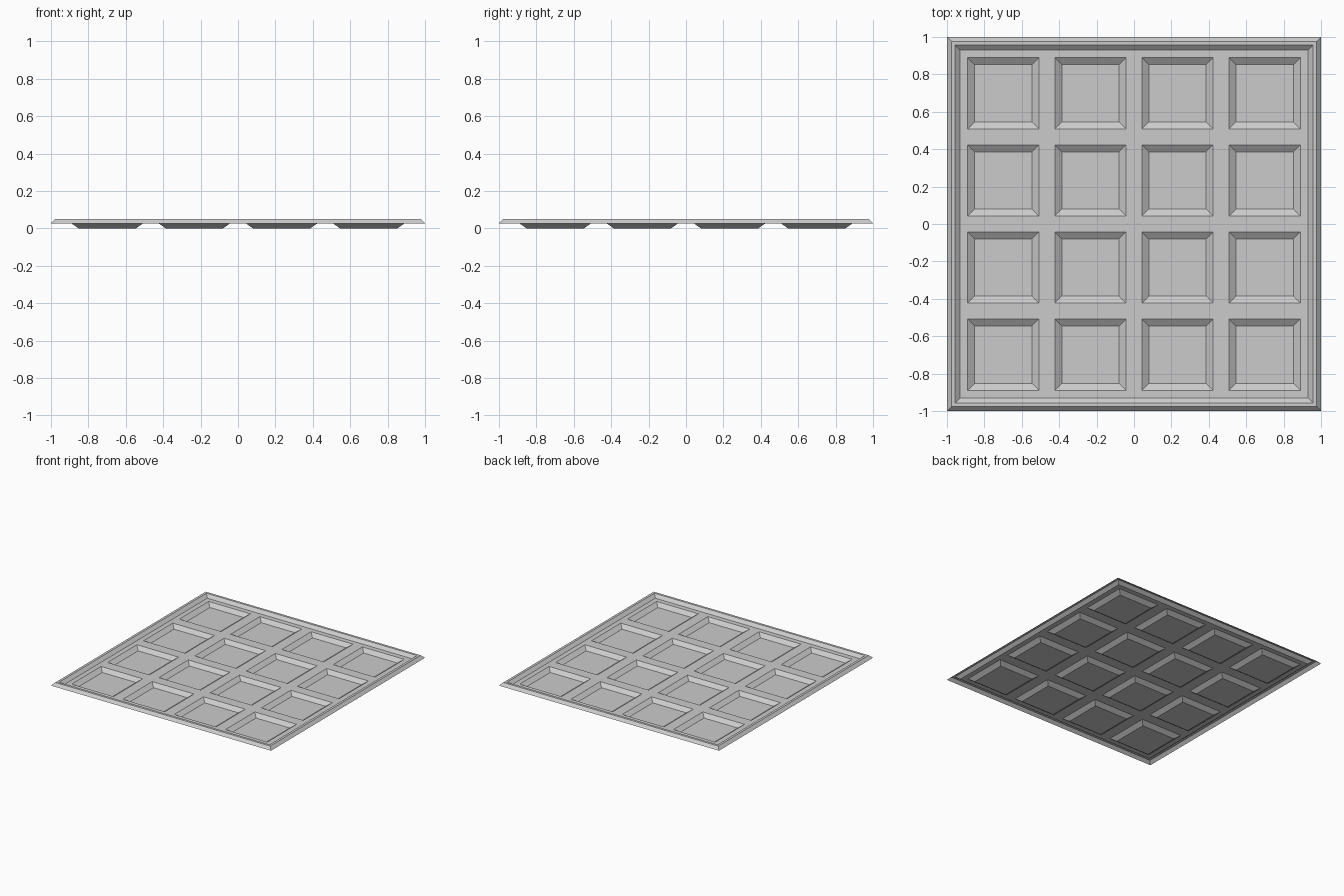
import bpy, bmesh

if "Cube" in bpy.data.objects:
    bpy.data.objects.remove(bpy.data.objects["Cube"])

SHEET_Z, RIM_Z = 0.026, 0.049
PITCH, HALF, WALL = 0.466, 0.19, 0.037
INNER = 0.93

bm = bmesh.new()

# Flat sheet divided by the pocket edges
lines = [-INNER]
for i in range(4):
    c = (i - 1.5) * PITCH
    lines += [c - HALF, c + HALF]
lines.append(INNER)
n = len(lines)
v = [[bm.verts.new((x, y, SHEET_Z)) for y in lines] for x in lines]
pockets = []
for i in range(n - 1):
    for j in range(n - 1):
        f = bm.faces.new((v[i][j], v[i + 1][j], v[i + 1][j + 1], v[i][j + 1]))
        if i % 2 and j % 2:
            pockets.append(f)

# Raised rim: inner slope, flat top, outer slope
edge = [e for e in bm.edges if e.is_boundary]
size = INNER
for new_size, z in ((0.957, RIM_Z), (0.977, RIM_Z), (1.0, SHEET_Z)):
    geom = bmesh.ops.extrude_edge_only(bm, edges=edge)["geom"]
    for p in geom:
        if isinstance(p, bmesh.types.BMVert):
            # keep the corner mitred and the edge points in line
            p.co.x *= new_size / size
            p.co.y *= new_size / size
            p.co.z = z
    edge = [e for e in geom if isinstance(e, bmesh.types.BMEdge)]
    size = new_size

# Pockets with sloped walls, sunk down to the ground
bmesh.ops.inset_individual(bm, faces=pockets, thickness=WALL, use_even_offset=True)
for f in pockets:
    for p in f.verts:
        p.co.z = 0.0

# All faces look upwards
bm.normal_update()
bmesh.ops.reverse_faces(bm, faces=[f for f in bm.faces if f.normal.z < 0])

mesh = bpy.data.meshes.new("pocketed_panel")
bm.to_mesh(mesh)
bm.free()
panel = bpy.data.objects.new("pocketed_panel", mesh)
bpy.context.collection.objects.link(panel)
